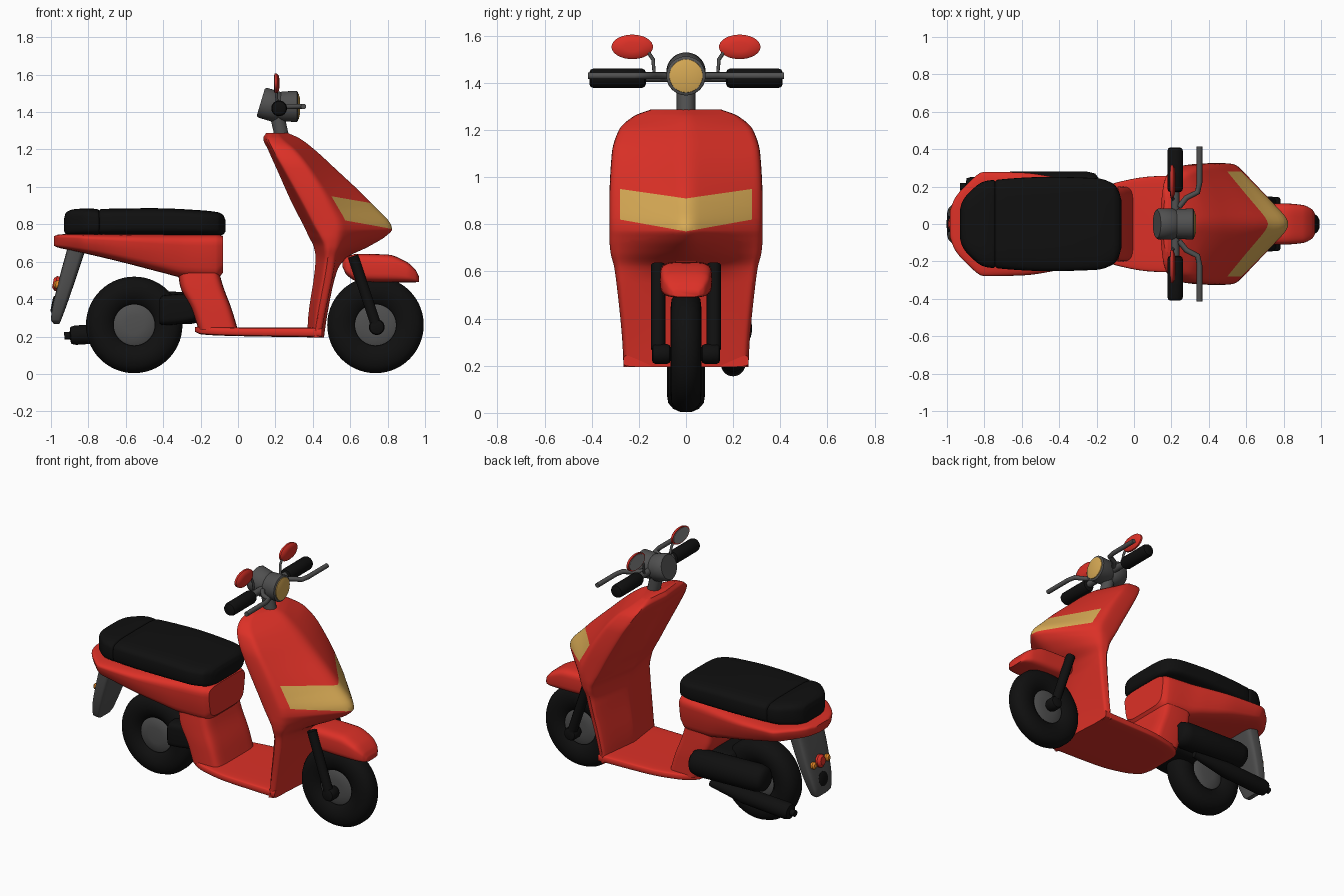
import bpy, bmesh, math
from mathutils import Vector, Matrix

if "Cube" in bpy.data.objects:
    bpy.data.objects.remove(bpy.data.objects["Cube"])


def material(name, rgb):
    m = bpy.data.materials.new(name)
    m.use_nodes = True
    m.diffuse_color = (*rgb, 1)
    m.node_tree.nodes["Principled BSDF"].inputs["Base Color"].default_value = (*rgb, 1)
    return m


RED = material("red paint", (0.72, 0.03, 0.02))
GOLD = material("gold lens", (0.68, 0.4, 0.09))
GREY = material("dark grey", (0.08, 0.08, 0.08))
BLACK = material("black rubber", (0.005, 0.005, 0.005))
GLASS = material("mirror glass", (0.25, 0.25, 0.25))
ORANGE = material("orange signal", (0.8, 0.25, 0.02))
built = []


def finish(name, bm, *mats):
    bmesh.ops.recalc_face_normals(bm, faces=bm.faces)
    me = bpy.data.meshes.new(name)
    bm.to_mesh(me)
    bm.free()
    for m in mats:
        me.materials.append(m)
    ob = bpy.data.objects.new(name, me)
    bpy.context.collection.objects.link(ob)
    built.append(ob)
    return ob


def refine(rows, steps=5):
    """Smooth in-between rows as a function of the first column, without overshoot."""
    cols = len(rows[0])
    slopes = [[(b[c] - a[c]) / (b[0] - a[0]) for c in range(cols)] for a, b in zip(rows, rows[1:])]

    def tangent(i, c):
        if i == 0 or i == len(rows) - 1:
            return slopes[min(i, len(slopes) - 1)][c]
        p, q = slopes[i - 1][c], slopes[i][c]
        return 2 * p * q / (p + q) if p * q > 0 else 0

    out = []
    for i, (a, b) in enumerate(zip(rows, rows[1:])):
        h = b[0] - a[0]
        for k in range(steps):
            t = k / steps
            s = t * t * (3 - 2 * t)
            out.append([a[c] + (b[c] - a[c]) * s
                        + h * t * (1 - t) * ((1 - t) * tangent(i, c) - t * tangent(i + 1, c))
                        for c in range(cols)])
    return out + [list(rows[-1])]


def skin(rings):
    bm = bmesh.new()
    loops = [[bm.verts.new(p) for p in ring] for ring in rings]
    for a, b in zip(loops, loops[1:]):
        for i in range(len(a)):
            j = (i + 1) % len(a)
            bm.faces.new((a[i], a[j], b[j], b[i]))
    bm.faces.new(loops[0])
    bm.faces.new(loops[-1])
    return bm


def loft(name, rows, mat, axis="x", power=4, taper=0, n=40):
    """Rows are (station, low, high, half width); sections are rounded boxes."""
    rings = []
    for st, lo, hi, w in refine(rows):
        ring = []
        for i in range(n):
            a = math.tau * i / n
            c, s = [math.copysign(abs(f) ** (2 / power), f) for f in (math.cos(a), math.sin(a))]
            y = w * c * (1 - taper * (1 - s) / 2)
            v = (lo + hi) / 2 + (hi - lo) / 2 * s
            ring.append((st, y, v) if axis == "x" else (v, y, st))
        rings.append(ring)
    return finish(name, skin(rings), mat)


def lathe(name, profile, loc, direction, mat, scale=(1, 1, 1), n=36):
    """Profile is (radius, distance along direction)."""
    turn = Vector((0, 0, 1)).rotation_difference(Vector(direction)).to_matrix().to_4x4()
    m = Matrix.Translation(loc) @ turn @ Matrix.Diagonal((*scale, 1))
    angles = [math.tau * i / n for i in range(n)]
    rings = [[m @ Vector((r * math.cos(a), r * math.sin(a), t)) for a in angles] for r, t in profile]
    return finish(name, skin(rings), mat)


def tube(name, pts, radius, mat):
    cu = bpy.data.curves.new(name, "CURVE")
    cu.dimensions = "3D"
    cu.bevel_depth, cu.bevel_resolution, cu.use_fill_caps = radius, 3, True
    sp = cu.splines.new("POLY")
    sp.points.add(len(pts) - 1)
    for p, co in zip(sp.points, pts):
        p.co = (*co, 1)
    cu.materials.append(mat)
    ob = bpy.data.objects.new(name, cu)
    bpy.context.collection.objects.link(ob)


def capsule(r, length, edge):
    return [(r * 0.6, 0), (r * 0.88, edge * 0.3), (r, edge),
            (r, length - edge), (r * 0.88, length - edge * 0.3), (r * 0.6, length)]


# Front leg shield with pointed nose and rear centre ridge
def shield_ring(row):
    z, xb, xe, xs, xf, w = row
    d = xf - xs
    half = [(xf - d * 0.02, 0.07), (xf - d * 0.2, 0.25), (xf - d * 0.85, 0.84), (xs, 0.97),
            (xs - 0.04, 1), (xe + 0.02, 1), (xe, 0.95), (xb + 0.3 * (xe - xb), 0.3), (xb, 0.03)]
    pts = [Vector((x, y * w, z)) for x, y in half]
    pts += [Vector((p.x, -p.y, z)) for p in reversed(pts)]
    for _ in range(2):
        pts = [p.lerp(q, t) for p, q in zip(pts, pts[1:] + pts[:1]) for t in (0.25, 0.75)]
    return pts


shield_rows = [
    (0.195, 0.37, 0.40, 0.44, 0.46, 0.265), (0.3, 0.375, 0.41, 0.46, 0.475, 0.27),
    (0.55, 0.41, 0.45, 0.51, 0.53, 0.295), (0.62, 0.415, 0.46, 0.52, 0.58, 0.305),
    (0.68, 0.405, 0.455, 0.535, 0.70, 0.32), (0.74, 0.375, 0.43, 0.545, 0.80, 0.325),
    (0.775, 0.36, 0.41, 0.55, 0.83, 0.325), (0.9, 0.295, 0.345, 0.5, 0.73, 0.325),
    (1.1, 0.205, 0.235, 0.38, 0.52, 0.315), (1.2, 0.16, 0.18, 0.30, 0.41, 0.285),
    (1.26, 0.135, 0.155, 0.23, 0.33, 0.22), (1.287, 0.15, 0.165, 0.21, 0.27, 0.15)]
bm = skin([shield_ring(r) for r in refine(shield_rows)])
for side in (1, -1):
    for co, no in (((0, 0, 0.91), (0, -0.143 * side, 1)), ((0, 0, 0.77), (0, -0.18 * side, 1)),
                   ((0, 0.28 * side, 0), (0, 1, 0))):
        bmesh.ops.bisect_plane(bm, geom=bm.verts[:] + bm.edges[:] + bm.faces[:],
                               plane_co=co, plane_no=no)
for f in bm.faces:
    c = f.calc_center_median()
    y = abs(c.y)
    if c.x > 0.47 and y < 0.28 and 0.77 + 0.18 * y < c.z < 0.91 + 0.143 * y:
        f.material_index = 1
finish("front_shield", bm, RED, GOLD)

# Floor, seat column and rear body
loft("floor_board", [(-0.23, 0.225, 0.25, 0.12), (-0.2, 0.212, 0.255, 0.17), (-0.1, 0.205, 0.25, 0.22),
                     (0.1, 0.2, 0.248, 0.255), (0.45, 0.195, 0.248, 0.265)], RED, power=7)
loft("seat_column", [(0.235, -0.21, 0.0, 0.2), (0.35, -0.25, -0.035, 0.2),
                     (0.47, -0.31, -0.08, 0.195), (0.54, -0.32, -0.1, 0.19)], RED, "z", 6)
loft("rear_body", [(-0.985, 0.685, 0.735, 0.07), (-0.96, 0.675, 0.745, 0.14), (-0.9, 0.662, 0.748, 0.215),
                   (-0.8, 0.64, 0.748, 0.292), (-0.6, 0.592, 0.748, 0.288), (-0.4, 0.54, 0.748, 0.258),
                   (-0.28, 0.512, 0.748, 0.235), (-0.12, 0.505, 0.748, 0.215),
                   (-0.08, 0.54, 0.738, 0.195)], RED, power=5, taper=0.15)

# Two-part seat
loft("main_seat", [(-0.75, 0.745, 0.865, 0.215), (-0.73, 0.74, 0.882, 0.237), (-0.45, 0.74, 0.886, 0.252),
                   (-0.2, 0.74, 0.875, 0.245), (-0.11, 0.74, 0.865, 0.215), (-0.08, 0.745, 0.85, 0.17),
                   (-0.068, 0.76, 0.825, 0.13)], BLACK, power=4.5)
loft("rear_seat", [(-0.93, 0.765, 0.83, 0.08), (-0.92, 0.745, 0.862, 0.115), (-0.88, 0.74, 0.88, 0.17),
                   (-0.8, 0.74, 0.885, 0.228), (-0.75, 0.74, 0.88, 0.235),
                   (-0.735, 0.75, 0.86, 0.215)], BLACK, power=4.5)

# Rear mudguard, lamps and plate
loft("rear_mudguard", [(0.268, -0.985, -0.955, 0.055), (0.29, -1.0, -0.945, 0.08),
                       (0.5, -0.958, -0.87, 0.12), (0.68, -0.91, -0.81, 0.13)], GREY, "z", 5)
lathe("tail_lamp", [(0.04, 0), (0.04, 0.02), (0.025, 0.035)], (-0.955, 0, 0.48), (-1, 0, 0.2), RED)
lathe("plate_mount", [(0.045, 0), (0.045, 0.015), (0.035, 0.02)], (-0.976, 0, 0.37), (-1, 0, 0.2), BLACK)
for side in (1, -1):
    lathe("rear_signal", [(0.022, 0), (0.022, 0.02), (0.012, 0.03)],
          (-0.955, 0.07 * side, 0.475), (-1, 0, 0.2), ORANGE)

# Wheels
tyre = [(0.112, 0.04), (0.135, 0.06), (0.18, 0.068), (0.22, 0.063), (0.245, 0.045), (0.258, 0.02)]
hub = [(0.05, 0.05), (0.1, 0.045), (0.118, 0.035)]
for label, x, wide in (("front", 0.735, 0.97), ("rear", -0.555, 1.2)):
    for part, half, mat in (("tyre", tyre, BLACK), ("hub", hub, GREY)):
        prof = half + [(r, -t) for r, t in reversed(half)]
        lathe(label + "_" + part, prof, (x, 0, 0.262), (0, 1, 0), mat, (1, 1, wide), 56)

# Front mudguard, fork and axle
loft("front_mudguard", [(0.56, 0.57, 0.6, 0.07), (0.58, 0.53, 0.625, 0.095), (0.64, 0.495, 0.642, 0.11),
                        (0.8, 0.49, 0.638, 0.11), (0.9, 0.49, 0.6, 0.102), (0.95, 0.49, 0.555, 0.08),
                        (0.968, 0.492, 0.52, 0.055)], RED, power=4)
for side in (1, -1):
    y = 0.118 * side
    tube("fork_leg", [(0.615, y, 0.63), (0.735, y, 0.27)], 0.03, BLACK)
    lathe("axle_boss", capsule(0.042, 0.08, 0.015), (0.742, 0.065 * side, 0.25), (0, side, 0), BLACK)

# Engine, drive case and exhaust
loft("engine", [(-0.42, 0.27, 0.4, 0.13), (-0.4, 0.26, 0.42, 0.15), (-0.24, 0.28, 0.43, 0.15),
                (-0.21, 0.3, 0.42, 0.13)], BLACK, power=6)
lathe("drive_case", capsule(0.085, 0.53, 0.06), (-0.19, 0.195, 0.35), (-1, 0, 0.03), BLACK)
lathe("exhaust_pipe", [(0.02, 0), (0.03, 0.08), (0.05, 0.25), (0.052, 0.55), (0.045, 0.575),
                       (0.02, 0.58), (0.02, 0.61)], (-0.32, 0.2, 0.24), (-1, 0, -0.06), BLACK)

# Steering head and headlamp
tube("steering_stem", [(0.25, 0, 1.2), (0.205, 0, 1.4)], 0.04, GREY)
lathe("dash_housing", [(0.075, 0), (0.083, 0.01), (0.083, 0.09), (0.07, 0.11)],
      (0.122, 0, 1.453), (1, 0, -0.3), GREY)
lathe("headlamp_housing", [(0.06, 0), (0.08, 0.04), (0.083, 0.12), (0.076, 0.125)],
      (0.195, 0, 1.43), (1, 0, 0), GREY)
lathe("headlamp_lens", [(0.072, 0), (0.07, 0.012), (0.04, 0.02)], (0.312, 0, 1.43), (1, 0, 0), GOLD)

# Bars, grips, levers and mirrors
tube("handlebar", [(0.22, -0.2, 1.425), (0.22, 0.2, 1.425)], 0.022, GREY)
for side in (1, -1):
    lathe("grip", capsule(0.042, 0.24, 0.02), (0.22, 0.17 * side, 1.42), (0, side, 0), BLACK)
    tube("lever", [(0.24, 0.09 * side, 1.43), (0.28, 0.14 * side, 1.43), (0.34, 0.17 * side, 1.43),
                   (0.35, 0.22 * side, 1.43), (0.35, 0.415 * side, 1.43)], 0.015, GREY)
    tube("mirror_stalk", [(0.22, 0.1 * side, 1.43), (0.21, 0.135 * side, 1.44),
                          (0.205, 0.14 * side, 1.5), (0.205, 0.17 * side, 1.545)], 0.008, GREY)
    centre = (0.196, 0.228 * side, 1.553)
    lathe("mirror_shell", [(1, 0), (1, 0.012), (0.8, 0.022), (0.4, 0.026)], centre,
          (1, 0, 0), RED, (0.052, 0.088, 1))
    lathe("mirror_glass", [(0.88, 0), (0.88, 0.004)], (0.193, centre[1], centre[2]),
          (1, 0, 0), GLASS, (0.052, 0.088, 1))

# Smooth shading with kept edges
bpy.ops.object.select_all(action="DESELECT")
for ob in built:
    ob.select_set(True)
bpy.context.view_layer.objects.active = built[0]
bpy.ops.object.shade_smooth_by_angle(angle=math.radians(40))
